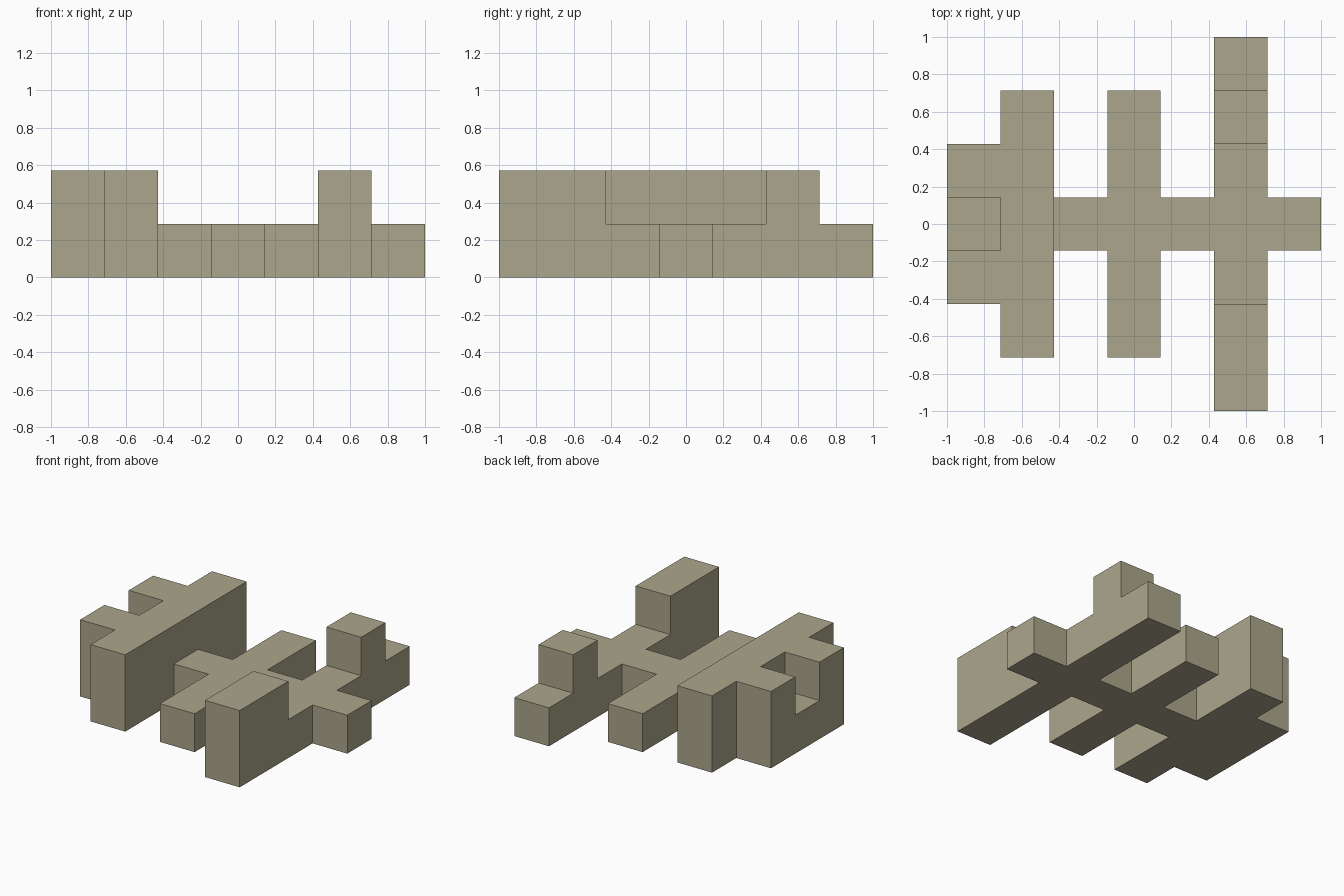
import bpy, bmesh
from mathutils import Vector

cube = bpy.data.objects.get("Cube")
if cube:
    bpy.data.objects.remove(cube, do_unlink=True)

U = 2 / 7  # one block; the body sits on a 7 x 7 block plan

# Blocks as (x range, y range, z range), ends exclusive
PARTS = {
    "spine": ((0, 7), (3, 4), (0, 1)),
    "tail_wall": ((1, 2), (1, 6), (0, 2)),
    "tail_fin_front": ((0, 1), (2, 3), (0, 2)),
    "tail_fin_back": ((0, 1), (4, 5), (0, 2)),
    "middle_bar": ((3, 4), (1, 6), (0, 1)),
    "long_bar": ((5, 6), (0, 7), (0, 1)),
    "front_tower": ((5, 6), (0, 2), (1, 2)),
    "back_tower": ((5, 6), (5, 6), (1, 2)),
}

cells = {(x, y, z) for xs, ys, zs in PARTS.values()
         for x in range(*xs) for y in range(*ys) for z in range(*zs)}

# Skin the joined blocks: keep only faces with no neighbouring block
bm = bmesh.new()
for cell in cells:
    centre = Vector(cell) + Vector((0.5, 0.5, 0.5))
    for axis in range(3):
        for sign in (-1, 1):
            n = Vector((0, 0, 0))
            n[axis] = sign
            if tuple(int(c + d) for c, d in zip(cell, n)) in cells:
                continue
            a = Vector((0, 0, 0))
            a[(axis + 1) % 3] = 0.5
            b = n.cross(a)
            mid = centre + n * 0.5
            corners = [mid - a - b, mid + a - b, mid + a + b, mid - a + b]
            bm.faces.new([bm.verts.new((c - Vector((3.5, 3.5, 0))) * U)
                          for c in corners])

# Weld the seams and merge flat regions into clean faces
bmesh.ops.remove_doubles(bm, verts=bm.verts[:], dist=0.001)
bmesh.ops.recalc_face_normals(bm, faces=bm.faces[:])
bmesh.ops.dissolve_limit(bm, angle_limit=0.01, verts=bm.verts[:], edges=bm.edges[:])

mesh = bpy.data.meshes.new("block_body")
bm.to_mesh(mesh)
bm.free()
body = bpy.data.objects.new("block_body", mesh)
bpy.context.collection.objects.link(body)

# Single stone colour
colour = (0.407, 0.381, 0.262, 1)
mat = bpy.data.materials.new("khaki_stone")
mat.use_nodes = True
mat.diffuse_color = colour
bsdf = next(n for n in mat.node_tree.nodes if n.type == "BSDF_PRINCIPLED")
bsdf.inputs["Base Color"].default_value = colour
mesh.materials.append(mat)
